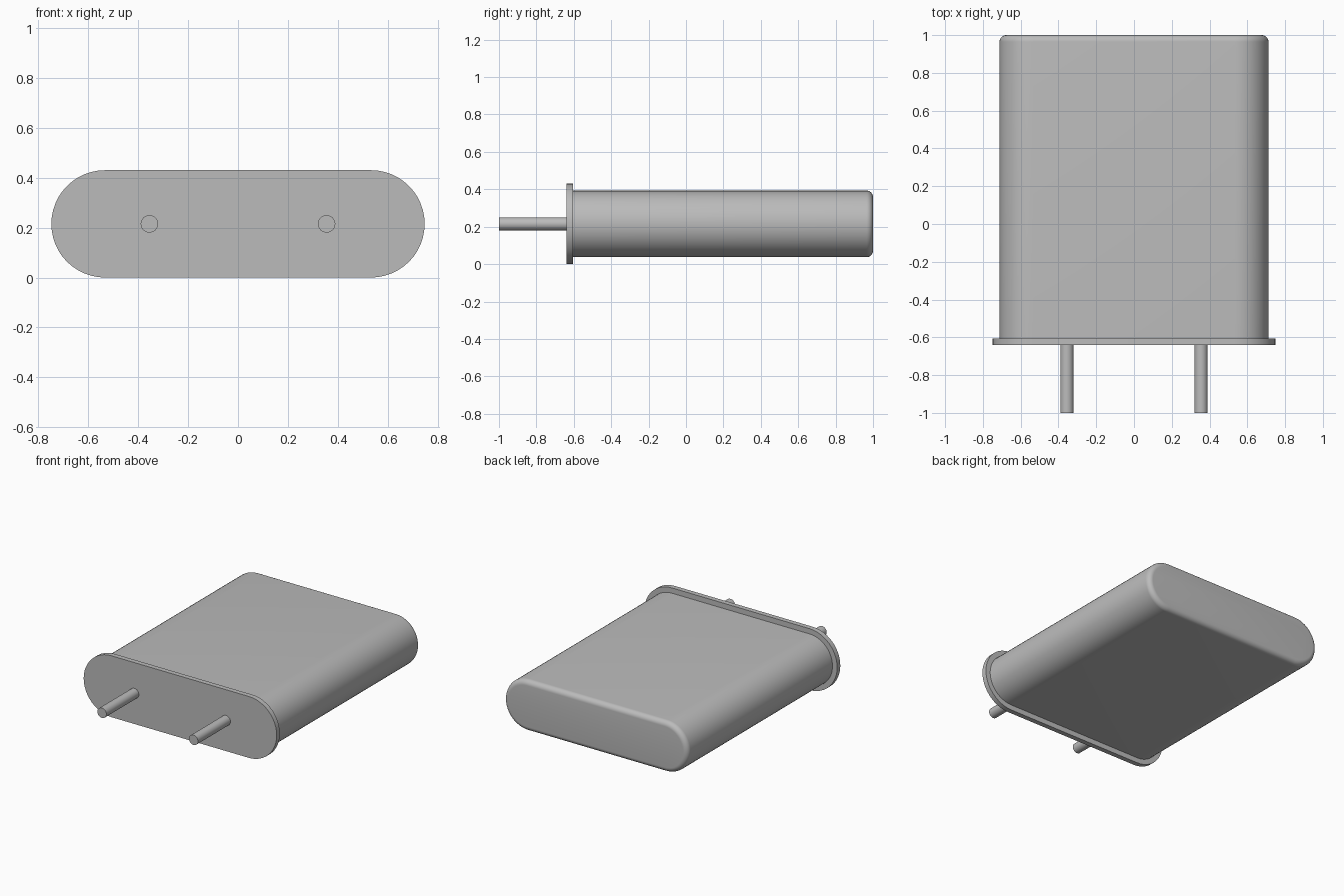
import bpy, bmesh, math

cube = bpy.data.objects.get("Cube")
if cube:
    bpy.data.objects.remove(cube, do_unlink=True)

metal = bpy.data.materials.new("brushed_grey_metal")
metal.use_nodes = True
GREY = (0.5, 0.5, 0.5, 1.0)
metal.diffuse_color = GREY
metal.node_tree.nodes["Principled BSDF"].inputs["Base Color"].default_value = GREY

MID_Z = 0.215


def capsule_loft(name, rings, straight, x=0.0, steps=24):
    """Loft rounded-slot rings, given as (y, radius), along y and cap both ends."""
    bm = bmesh.new()
    loops = []
    for y, r in rings:
        loop = []
        # Right-hand arc, then left-hand arc; a zero straight gives a circle
        for side in (1, -1):
            count = steps + 1 if straight else steps
            for i in range(count):
                a = math.pi * i / steps - math.pi / 2
                loop.append(bm.verts.new((x + side * (straight + r * math.cos(a)),
                                          y, MID_Z + side * r * math.sin(a))))
        loops.append(loop)
    n = len(loops[0])
    for a, b in zip(loops, loops[1:]):
        for i in range(n):
            j = (i + 1) % n
            bm.faces.new((a[i], a[j], b[j], b[i]))
    bm.faces.new(loops[0])
    bm.faces.new(loops[-1])
    bmesh.ops.recalc_face_normals(bm, faces=bm.faces)
    mesh = bpy.data.meshes.new(name)
    bm.to_mesh(mesh)
    bm.free()
    mesh.materials.append(metal)
    obj = bpy.data.objects.new(name, mesh)
    bpy.context.collection.objects.link(obj)
    bpy.ops.object.select_all(action='DESELECT')
    obj.select_set(True)
    bpy.context.view_layer.objects.active = obj
    bpy.ops.object.shade_smooth_by_angle(angle=math.radians(35))
    return obj


# Can with a rounded far rim
R, FILLET = 0.178, 0.035
rim = [(1 - FILLET + FILLET * math.sin(t), R - FILLET + FILLET * math.cos(t))
       for t in (math.pi / 2 * i / 8 for i in range(9))]
capsule_loft("can_body", [(-0.61, R)] + rim, 0.534)

# Base flange
capsule_loft("base_flange", [(-0.64, 0.215), (-0.605, 0.215)], 0.533)

# Pair of lead pins
for side, label in ((1, "left"), (-1, "right")):
    capsule_loft(label + "_pin", [(-1.0, 0.035), (-0.63, 0.035)], 0.0, x=side * 0.355, steps=16)
